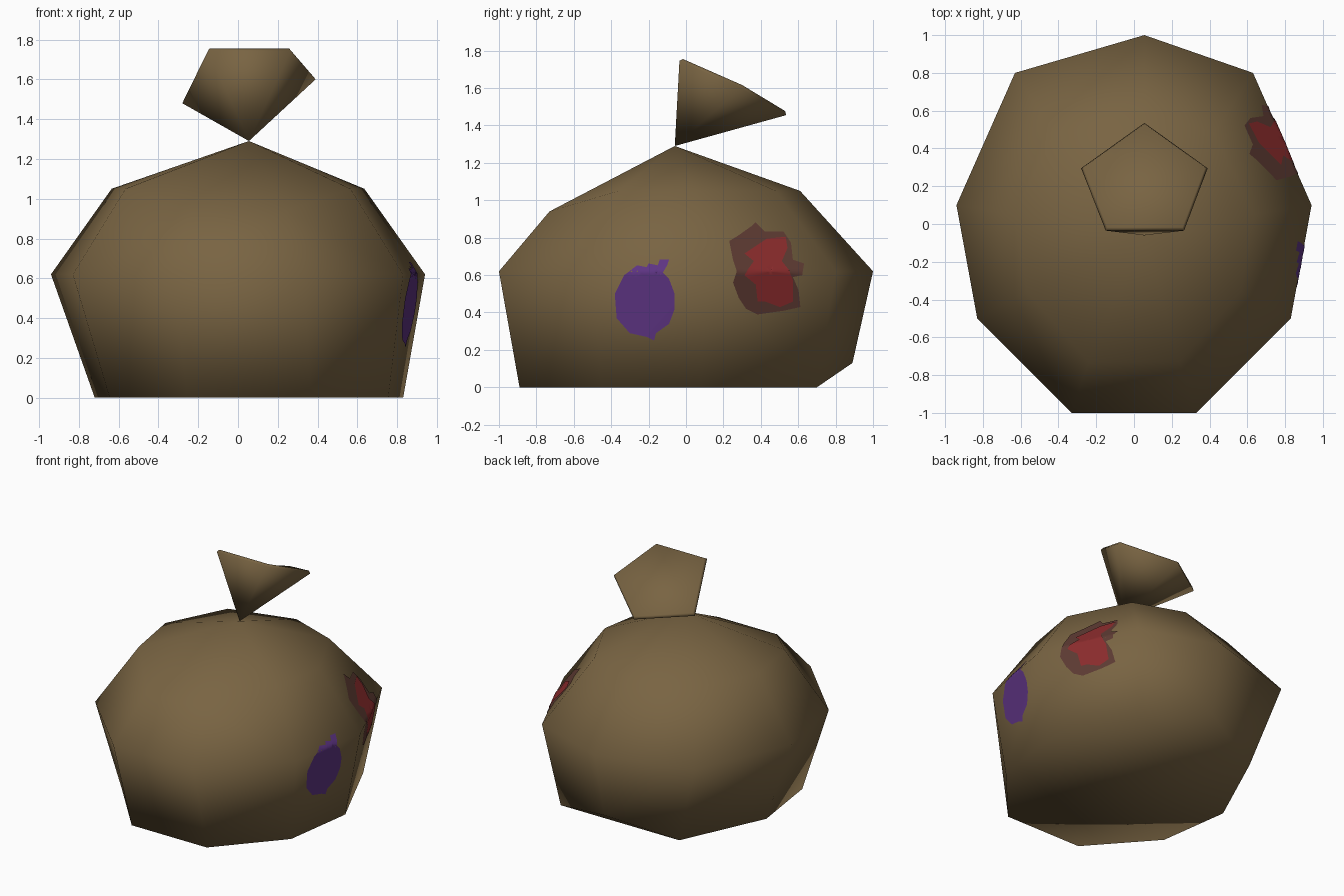
import bpy, bmesh
from mathutils import Vector
from mathutils.bvhtree import BVHTree

if "Cube" in bpy.data.objects:
    bpy.data.objects.remove(bpy.data.objects["Cube"])


def material(name, rgb):
    m = bpy.data.materials.new(name)
    m.diffuse_color = (*rgb, 1)
    m.use_nodes = True
    m.node_tree.nodes["Principled BSDF"].inputs["Base Color"].default_value = m.diffuse_color
    return m


cloth = material("brown cloth", (0.19, 0.127, 0.055))
purple = material("purple stain", (0.11, 0.034, 0.225))
maroon = material("dark red stain", (0.115, 0.045, 0.034))
red = material("red stain", (0.27, 0.026, 0.027))


def finish(bm, name, mat, fix=True):
    if fix:
        bmesh.ops.recalc_face_normals(bm, faces=bm.faces)
    for f in bm.faces:
        f.smooth = True
    me = bpy.data.meshes.new(name)
    bm.to_mesh(me)
    bm.free()
    me.materials.append(mat)
    ob = bpy.data.objects.new(name, me)
    bpy.context.collection.objects.link(ob)
    return ob


def bridge(bm, a, b):
    n = len(a)
    for i in range(n):
        j = (i + 1) % n
        bm.faces.new((a[i], a[j], b[j], b[i]))


def fan(bm, ring, tip):
    for i, v in enumerate(ring):
        bm.faces.new((v, ring[(i + 1) % len(ring)], tip))


def nine_ring(bm, cx, back, half):
    """Back point plus four points per side, mirrored about x = cx."""
    pts = [back] + [(cx + x, y, z) for x, y, z in half]
    pts += [(cx - x, y, z) for x, y, z in reversed(half)]
    return [bm.verts.new(p) for p in pts]


# Sack body: floor, belly and shoulder rings closing at the neck
APEX = (0.055, -0.06, 1.29)
bm = bmesh.new()
floor = nine_ring(bm, 0.055, (0.055, 0.89, 0.13),
                  [(0.49, 0.70, 0), (0.775, 0.08, 0), (0.70, -0.45, 0), (0.31, -0.89, 0)])
belly = nine_ring(bm, 0.0, (0.055, 1.0, 0.62),
                  [(0.63, 0.80, 0.62), (0.94, 0.10, 0.62), (0.83, -0.50, 0.62), (0.33, -1.0, 0.62)])
shoulder = nine_ring(bm, 0.0, (0.055, 0.61, 1.05),
                     [(0.42, 0.48, 1.05), (0.635, 0.05, 1.05), (0.565, -0.36, 1.05), (0.24, -0.73, 0.94)])
bridge(bm, floor, belly)
bridge(bm, belly, shoulder)
fan(bm, shoulder, bm.verts.new(APEX))
bm.faces.new(floor[1:])
bm.faces.new((floor[0], floor[1], floor[-1]))
bmesh.ops.recalc_face_normals(bm, faces=bm.faces)
bmesh.ops.triangulate(bm, faces=bm.faces)
surface = BVHTree.FromBMesh(bm)
finish(bm, "sack_body", cloth)

# Gathered top: tilted five-sided funnel with a thin rim and cap
rim_pts = [(0.055, 0.535, 1.455), (0.39, 0.295, 1.60), (0.265, -0.035, 1.745),
           (-0.15, -0.035, 1.745), (-0.28, 0.295, 1.48)]
mid = sum((Vector(p) for p in rim_pts), Vector()) / 5
bm = bmesh.new()
rim = [bm.verts.new(p) for p in rim_pts]
cap = [bm.verts.new(mid + (Vector(p) - mid) * 0.96 + Vector((0, 0.008, 0.016))) for p in rim_pts]
fan(bm, rim, bm.verts.new(APEX))
bridge(bm, rim, cap)
bm.faces.new(cap)
finish(bm, "sack_top", cloth)


def stain(name, mat, outline, lift, rings=10, split=3):
    """Thin plate draped on the right side; outline is (y, z), clockwise."""
    pts = [Vector(p) for p in reversed(outline)]
    edge = []
    for i, p in enumerate(pts):
        q = pts[(i + 1) % len(pts)]
        edge += [p.lerp(q, k / split) for k in range(split)]
    c = sum(pts, Vector((0, 0))) / len(pts)
    bm = bmesh.new()

    def drape(p):
        hit, normal, _, _ = surface.ray_cast(Vector((3, p.x, p.y)), Vector((-1, 0, 0)))
        return bm.verts.new(hit + normal * lift)

    loops = [[drape(c.lerp(p, k / rings)) for p in edge] for k in range(1, rings + 1)]
    fan(bm, loops[0], drape(c))
    for a, b in zip(loops[1:], loops):
        bridge(bm, a, b)
    for f in bm.faces:
        f.normal_update()
        if f.normal.x < 0:
            f.normal_flip()
    finish(bm, name, mat, False)


# Painted stains
stain("purple_patch", purple, [
    (-.38, .50), (-.33, .60), (-.26, .65), (-.21, .64), (-.20, .66), (-.15, .65), (-.14, .68),
    (-.09, .68), (-.10, .65), (-.14, .63), (-.09, .58), (-.06, .50), (-.06, .42), (-.09, .34),
    (-.16, .29), (-.17, .25), (-.21, .27), (-.30, .29), (-.37, .37)], 0.004)
stain("dark_red_patch", maroon, [
    (.23, .78), (.28, .81), (.35, .86), (.37, .88), (.42, .83), (.52, .83), (.56, .77), (.57, .68),
    (.63, .66), (.62, .60), (.57, .59), (.60, .52), (.61, .43), (.52, .41), (.38, .39), (.32, .42),
    (.28, .48), (.25, .56), (.27, .62), (.25, .68)], 0.004)
stain("red_patch", red, [
    (.31, .71), (.37, .75), (.43, .79), (.53, .80), (.54, .74), (.51, .67), (.55, .62), (.57, .57),
    (.57, .46), (.50, .43), (.42, .46), (.38, .46), (.37, .55), (.31, .60), (.36, .67)], 0.008)
